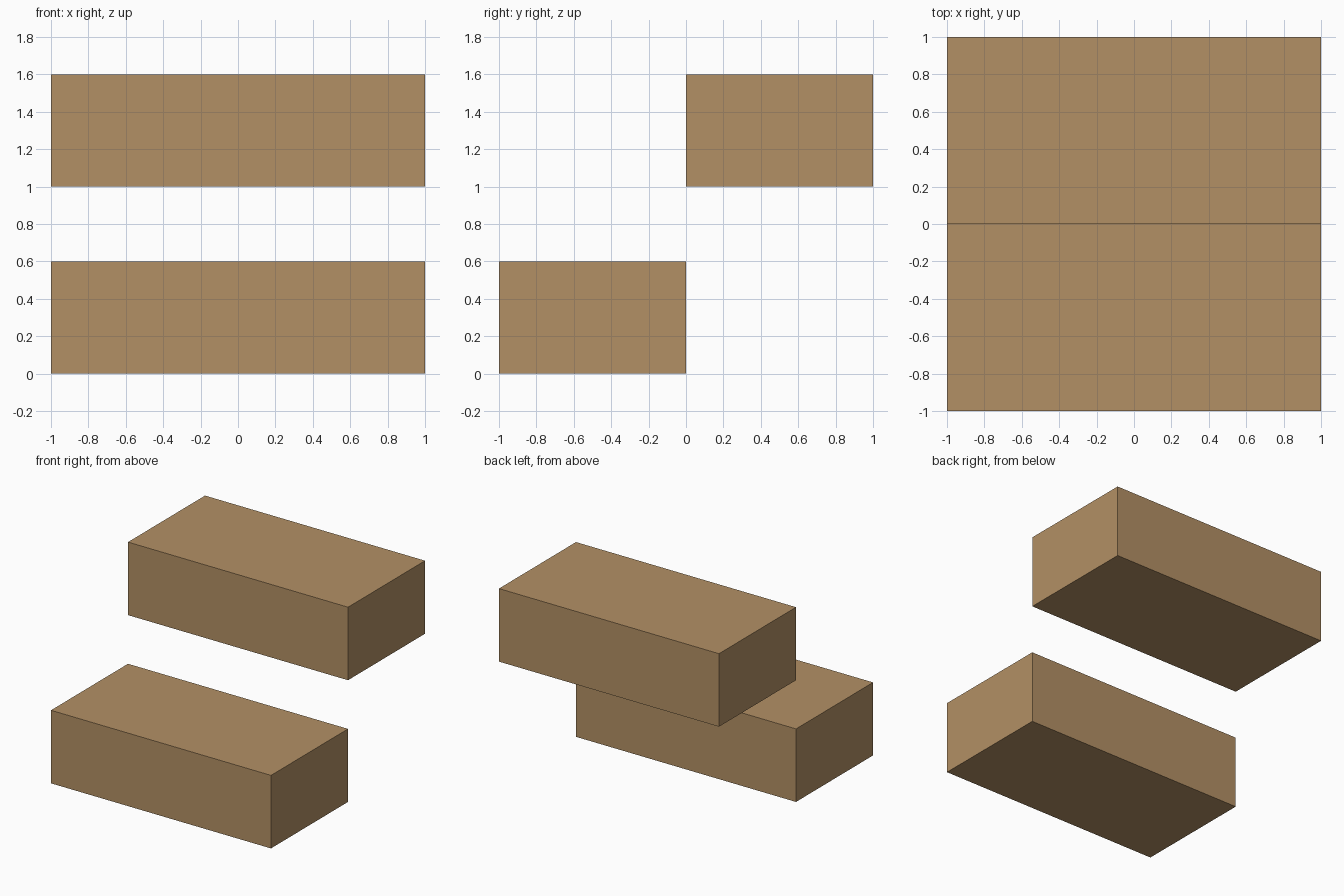
import bpy

if "Cube" in bpy.data.objects:
    bpy.data.objects.remove(bpy.data.objects["Cube"])

# Single tan material
tan = bpy.data.materials.new("tan_wood")
tan.diffuse_color = (0.45, 0.28, 0.13, 1.0)
tan.use_nodes = True
tan.node_tree.nodes["Principled BSDF"].inputs["Base Color"].default_value = tan.diffuse_color


def block(name, center, size):
    bpy.ops.mesh.primitive_cube_add(size=1, location=center)
    ob = bpy.context.object
    ob.name = name
    ob.scale = size
    bpy.ops.object.transform_apply(location=False, rotation=False, scale=True)
    ob.data.materials.append(tan)
    return ob


SIZE = (2.0, 1.0, 0.6)

# Lower front block and raised back block
block("lower_front_block", (0, -0.5, 0.3), SIZE)
block("upper_back_block", (0, 0.5, 1.3), SIZE)
